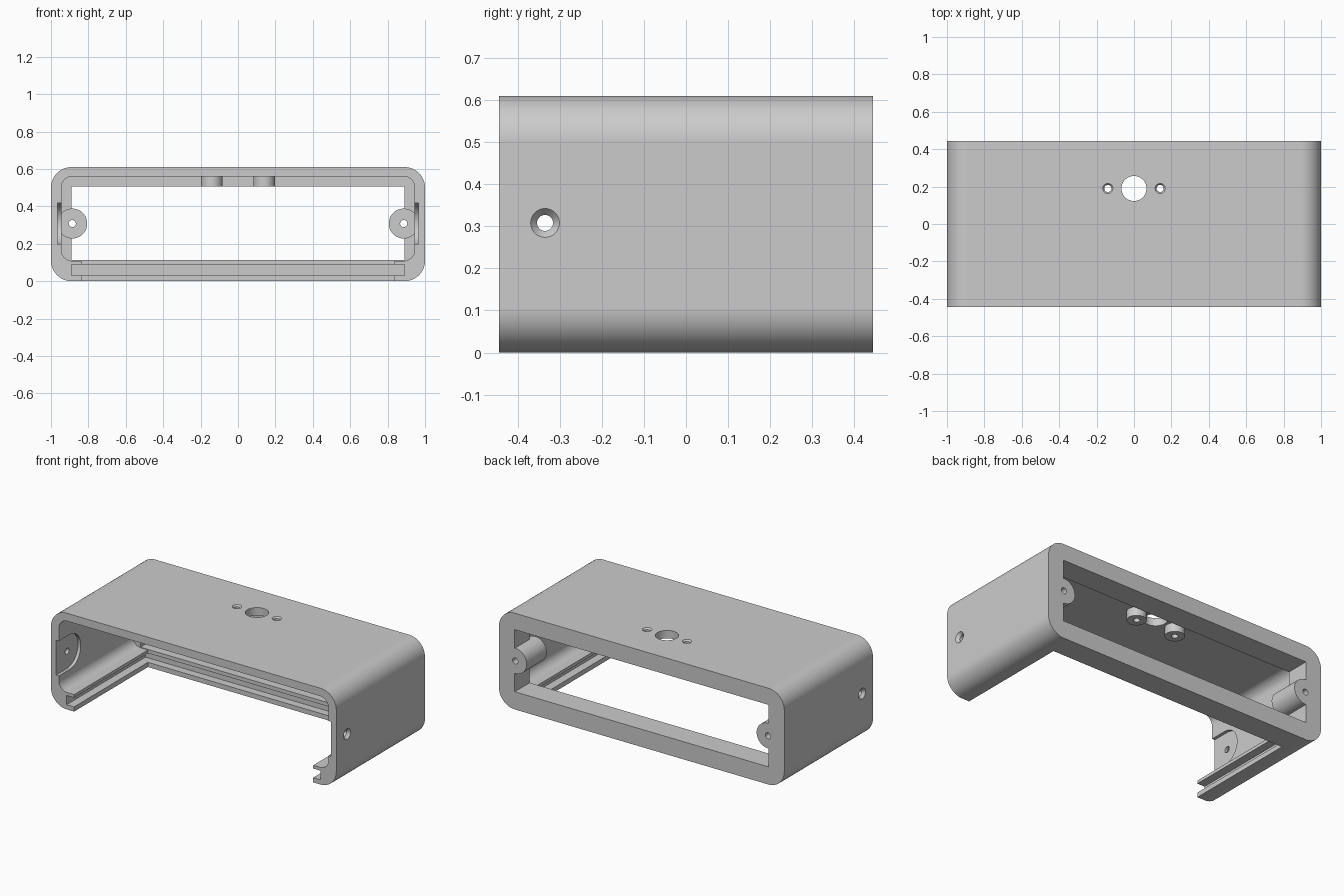
import bpy, bmesh
from math import pi
from mathutils import Matrix, Vector

if "Cube" in bpy.data.objects:
    bpy.data.objects.remove(bpy.data.objects["Cube"], do_unlink=True)

# Single light grey material
grey = bpy.data.materials.new("light_grey")
grey.use_nodes = True
COLOUR = (0.6, 0.6, 0.6, 1)
grey.diffuse_color = COLOUR
grey.node_tree.nodes["Principled BSDF"].inputs["Base Color"].default_value = COLOUR

FRONT, BACK = -0.444, 0.444
FRAME = 0.295          # inner face of the back frame
AXES = {"x": Matrix.Rotation(pi / 2, 4, "Y"), "y": Matrix.Rotation(-pi / 2, 4, "X"), "z": Matrix()}


def to_object(bm, name):
    bmesh.ops.recalc_face_normals(bm, faces=bm.faces)
    mesh = bpy.data.meshes.new(name)
    bm.to_mesh(mesh)
    bm.free()
    mesh.materials.append(grey)
    obj = bpy.data.objects.new(name, mesh)
    bpy.context.collection.objects.link(obj)
    return obj


def block(name, half_x, y, z, radius=0):
    """Box centred on x, optionally with its four long edges rounded."""
    bm = bmesh.new()
    bmesh.ops.create_cube(bm, size=1)
    for v in bm.verts:
        v.co = Vector((v.co.x * 2 * half_x, y[v.co.y > 0], z[v.co.z > 0]))
    if radius:
        edges = [e for e in bm.edges if abs(e.verts[0].co.y - e.verts[1].co.y) > 0.01]
        bmesh.ops.bevel(bm, geom=edges, offset=radius, segments=14, profile=0.5, affect="EDGES")
    return to_object(bm, name)


def rod(name, axis, start, length, r1, r2=None):
    """Cylinder or cone starting at a point and running along an axis."""
    bm = bmesh.new()
    bmesh.ops.create_cone(bm, cap_ends=True, segments=40, radius1=r1,
                          radius2=r1 if r2 is None else r2, depth=abs(length))
    spin = Matrix.Rotation(pi, 4, "X") if length < 0 else Matrix()
    place = Matrix.Translation(start) @ AXES[axis] @ spin @ Matrix.Translation((0, 0, abs(length) / 2))
    bmesh.ops.transform(bm, matrix=place, verts=bm.verts)
    return to_object(bm, name)


def combine(tool, operation):
    tool.hide_render = True
    mod = shell.modifiers.new("shape", "BOOLEAN")
    mod.object, mod.operation, mod.solver = tool, operation, "EXACT"
    bpy.context.view_layer.objects.active = shell
    bpy.ops.object.modifier_apply(modifier=mod.name)
    bpy.data.objects.remove(tool, do_unlink=True)


def cut(tool):
    combine(tool, "DIFFERENCE")


def join(tool):
    combine(tool, "UNION")


# Rounded sleeve, hollow from the front, with a square window in the back
shell = block("enclosure_shell", 1, (FRONT, BACK), (0, 0.61), 0.11)
cut(block("cavity", 0.945, (-0.6, FRAME), (0.108, 0.56), 0.06))
cut(block("window", 0.89, (0, 0.6), (0.112, 0.505)))

# Open floor and the groove for a sliding base panel
cut(block("floor_opening", 0.838, (-0.6, FRAME), (-0.1, 0.2)))
cut(block("panel_groove", 0.89, (-0.6, FRAME + 0.05), (0.03, 0.088)))

for s in (-1, 1):
    # Round-ended recess on each inner side wall, open to the front
    cut(rod("recess_end", "x", (s * 0.9, -0.335, 0.308), s * 0.064, 0.11))
    recess = block("recess_slot", 0.032, (-0.6, -0.335), (0.198, 0.418))
    recess.location.x = s * 0.932
    cut(recess)
    # Screw bosses at the back corners and under the top
    join(rod("back_boss", "y", (s * 0.886, BACK, 0.308), -0.2, 0.08))
    join(rod("top_boss", "z", (s * 0.14, 0.19, 0.505), 0.08, 0.057))

for s in (-1, 1):
    # Screw holes, countersunk on the outside
    cut(rod("back_hole", "y", (s * 0.886, 0.1, 0.308), 0.5, 0.019))
    cut(rod("side_hole", "x", (s * 0.85, -0.335, 0.308), s * 0.3, 0.019))
    cut(rod("side_sink", "x", (s * 1.002, -0.335, 0.308), s * -0.022, 0.036, 0.017))
    cut(rod("top_hole", "z", (s * 0.14, 0.19, 0.4), 0.4, 0.019))
    cut(rod("top_sink", "z", (s * 0.14, 0.19, 0.612), -0.014, 0.029, 0.017))

# Large central hole in the top
cut(rod("centre_hole", "z", (0, 0.19, 0.4), 0.4, 0.067))

# Smooth rounded corners, crisp machined edges
bpy.ops.object.select_all(action="DESELECT")
shell.select_set(True)
bpy.context.view_layer.objects.active = shell
bpy.ops.object.shade_smooth_by_angle(angle=pi / 6)
weighted = shell.modifiers.new("even_shading", "WEIGHTED_NORMAL")
weighted.keep_sharp = True
